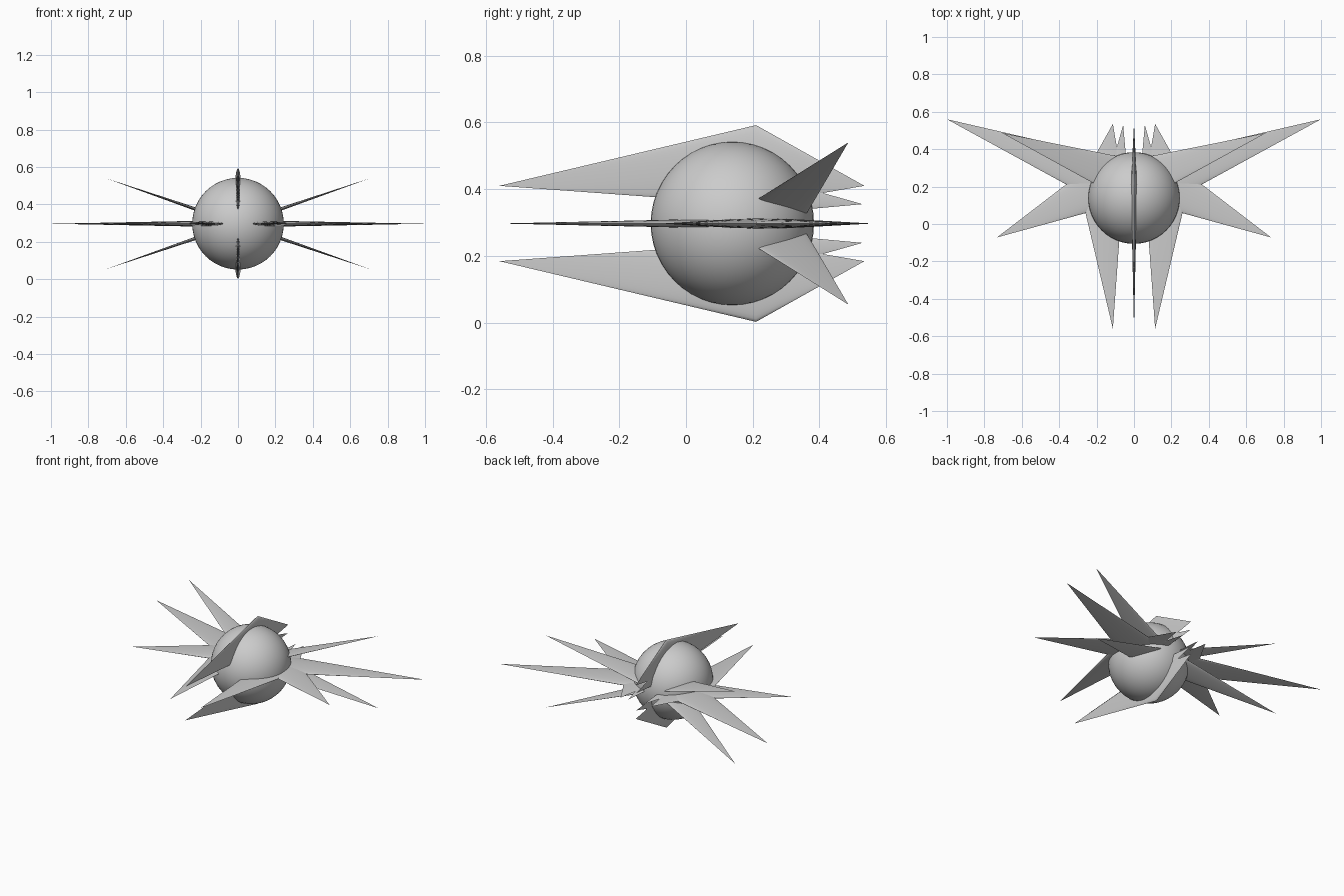
import bpy, bmesh
from math import sin, cos, pi, radians
from mathutils import Vector, Matrix

if "Cube" in bpy.data.objects:
    bpy.data.objects.remove(bpy.data.objects["Cube"])

CENTRE = Vector((0, 0.139, 0.297))
AXIS_Z = CENTRE.z
SIDES = 32


def smooth(ob):
    bpy.ops.object.select_all(action='DESELECT')
    ob.select_set(True)
    bpy.context.view_layer.objects.active = ob
    bpy.ops.object.shade_smooth_by_angle(angle=radians(35))


def blade(name, angle, base_a, base_b, tips, half):
    """Flattened cone(s) in the (radius, y) plane, turned about the y axis."""
    a, b = Vector((*base_a, 0)), Vector((*base_b, 0))
    mid, u = (a + b) / 2, (b - a) / 2
    bm = bmesh.new()
    ring = [bm.verts.new(mid + u * cos(2 * pi * i / SIDES)
                         + Vector((0, 0, half * sin(2 * pi * i / SIDES))))
            for i in range(SIDES)]
    for t in tips:
        v = bm.verts.new((*t, 0))
        for i in range(SIDES):
            bm.faces.new((ring[i], ring[(i + 1) % SIDES], v))
    if len(tips) == 1:
        bm.faces.new(ring)
    bm.transform(Matrix.Translation((0, 0, AXIS_Z)) @ Matrix.Rotation(radians(angle), 4, 'Y'))
    bmesh.ops.recalc_face_normals(bm, faces=bm.faces)
    me = bpy.data.meshes.new(name)
    bm.to_mesh(me)
    bm.free()
    ob = bpy.data.objects.new(name, me)
    bpy.context.collection.objects.link(ob)
    smooth(ob)


# round core
bpy.ops.mesh.primitive_uv_sphere_add(segments=48, ring_count=24, radius=0.245, location=CENTRE)
core = bpy.context.object
core.name = "core_sphere"
smooth(core)

# four double-ended fins around the core, each with a small tail spike
for ang in (0, 90, 180, 270):
    blade("long_fin", ang, (0.057, 0.21), (0.295, 0.21),
          [(0.113, -0.56), (0.113, 0.535)], 0.017)
    blade("tail_spike", ang, (0.03, 0.22), (0.145, 0.22), [(0.058, 0.53)], 0.013)

# flat side wings: a long swept-back one and a shorter forward one
for ang in (0, 180):
    blade("main_wing", ang, (0.08, 0.057), (0.08, 0.348), [(1.0, 0.56)], 0.018)
    blade("forward_wing", ang, (0.18, 0.08), (0.18, 0.352), [(0.733, -0.072)], 0.016)

# slanted wings above and below the main ones
for ang in (19, -19, 161, 199):
    blade("slanted_wing", ang, (0.06, 0.13), (0.06, 0.356), [(0.747, 0.487)], 0.012)
